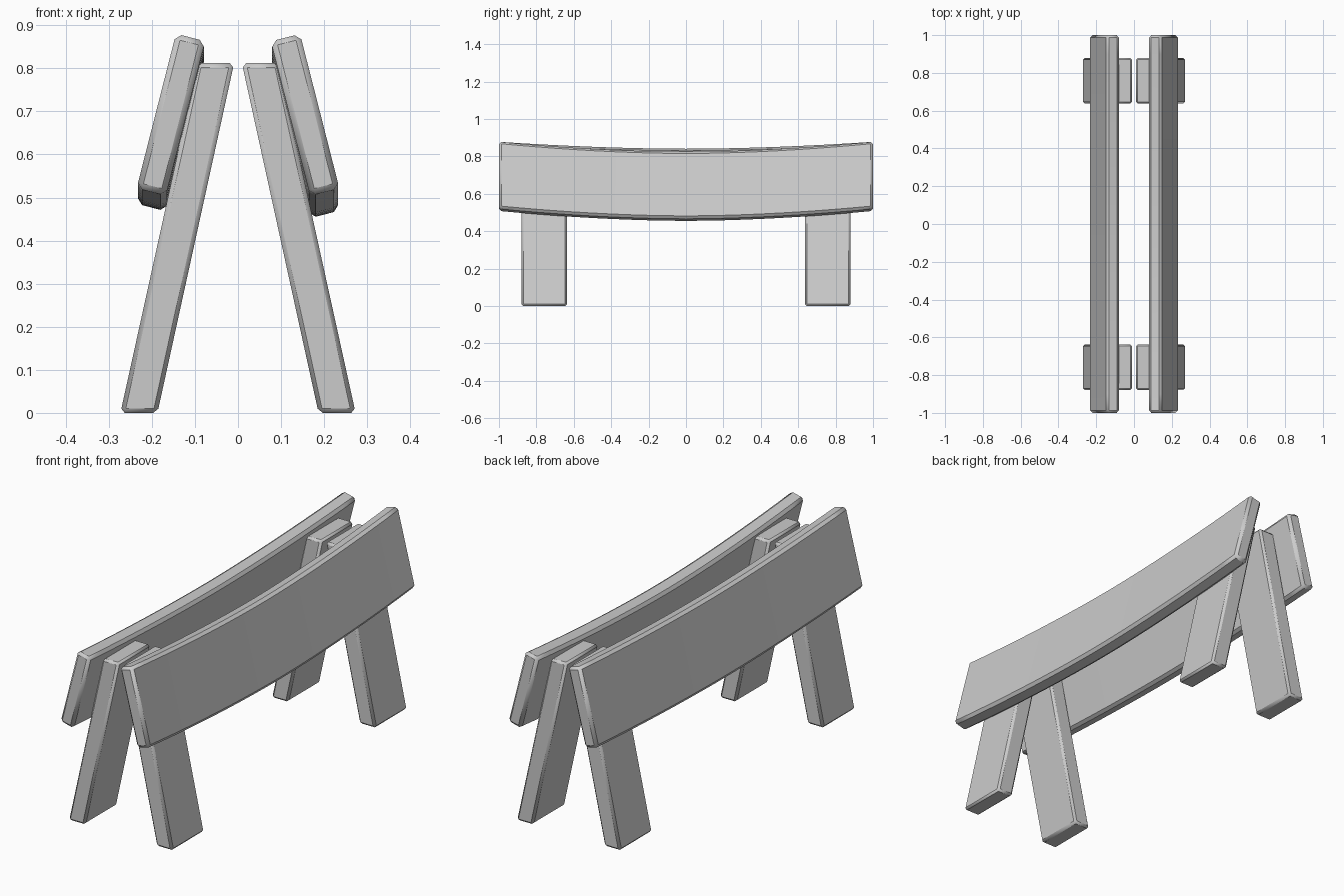
import bpy, math

if "Cube" in bpy.data.objects:
    bpy.data.objects.remove(bpy.data.objects["Cube"])


def loft(name, section, ys, sag, bevel):
    """Loft a four-point xz section along y, dipping by sag in the middle."""
    verts, faces = [], []
    half = max(abs(y) for y in ys)
    for y in ys:
        dip = sag * (1 - abs(y / half) ** 1.8) if sag else 0
        verts += [(x, y, z - dip) for x, z in section]
    n = len(section)
    for r in range(len(ys) - 1):
        for i in range(n):
            j = (i + 1) % n
            faces.append((r * n + i, r * n + j, (r + 1) * n + j, (r + 1) * n + i))
    faces.append(tuple(range(n))[::-1])
    faces.append(tuple(range((len(ys) - 1) * n, len(ys) * n)))
    # mirrored sections are counter-wound: flip so normals face outwards
    area = sum(section[i][0] * section[(i + 1) % n][1] - section[(i + 1) % n][0] * section[i][1]
               for i in range(n))
    if area > 0:
        faces = [f[::-1] for f in faces]
    mesh = bpy.data.meshes.new(name)
    mesh.from_pydata(verts, [], faces)
    obj = bpy.data.objects.new(name, mesh)
    bpy.context.collection.objects.link(obj)
    mod = obj.modifiers.new("Chamfer", 'BEVEL')
    mod.width = bevel
    mod.segments = 1
    mod.limit_method = 'ANGLE'
    mod.angle_limit = math.radians(40)
    bpy.ops.object.select_all(action='DESELECT')
    obj.select_set(True)
    bpy.context.view_layer.objects.active = obj
    bpy.ops.object.shade_smooth_by_angle(angle=math.radians(25))
    return obj


# Tilted plank section, starting from its outer top corner
TILT = math.radians(14.3)
HEIGHT, THICK = 0.37, 0.07
s, c = math.sin(TILT), math.cos(TILT)
top_out = (0.144, 0.881)
bot_out = (top_out[0] + HEIGHT * s, top_out[1] - HEIGHT * c)
plank = [top_out, bot_out,
         (bot_out[0] - THICK * c, bot_out[1] - THICK * s),
         (top_out[0] - THICK * c, top_out[1] - THICK * s)]

# Splayed leg section with level ends
leg = [(0.094, 0.812), (0.273, 0.0), (0.187, 0.0), (0.009, 0.812)]

STEPS = 20
plank_ys = [-1 + 2 * i / STEPS for i in range(STEPS + 1)]

for side, label, sag in ((-1, "left", 0.037), (1, "right", 0.053)):
    # Sagging side plank
    loft(f"{label}_plank", [(side * x, z) for x, z in plank], plank_ys, sag, 0.013)
    # Legs near both ends
    for end, where in ((-1, "front"), (1, "back")):
        ys = sorted((end * 0.637, end * 0.88))
        loft(f"{where}_{label}_leg", [(side * x, z) for x, z in leg], ys, 0, 0.01)
